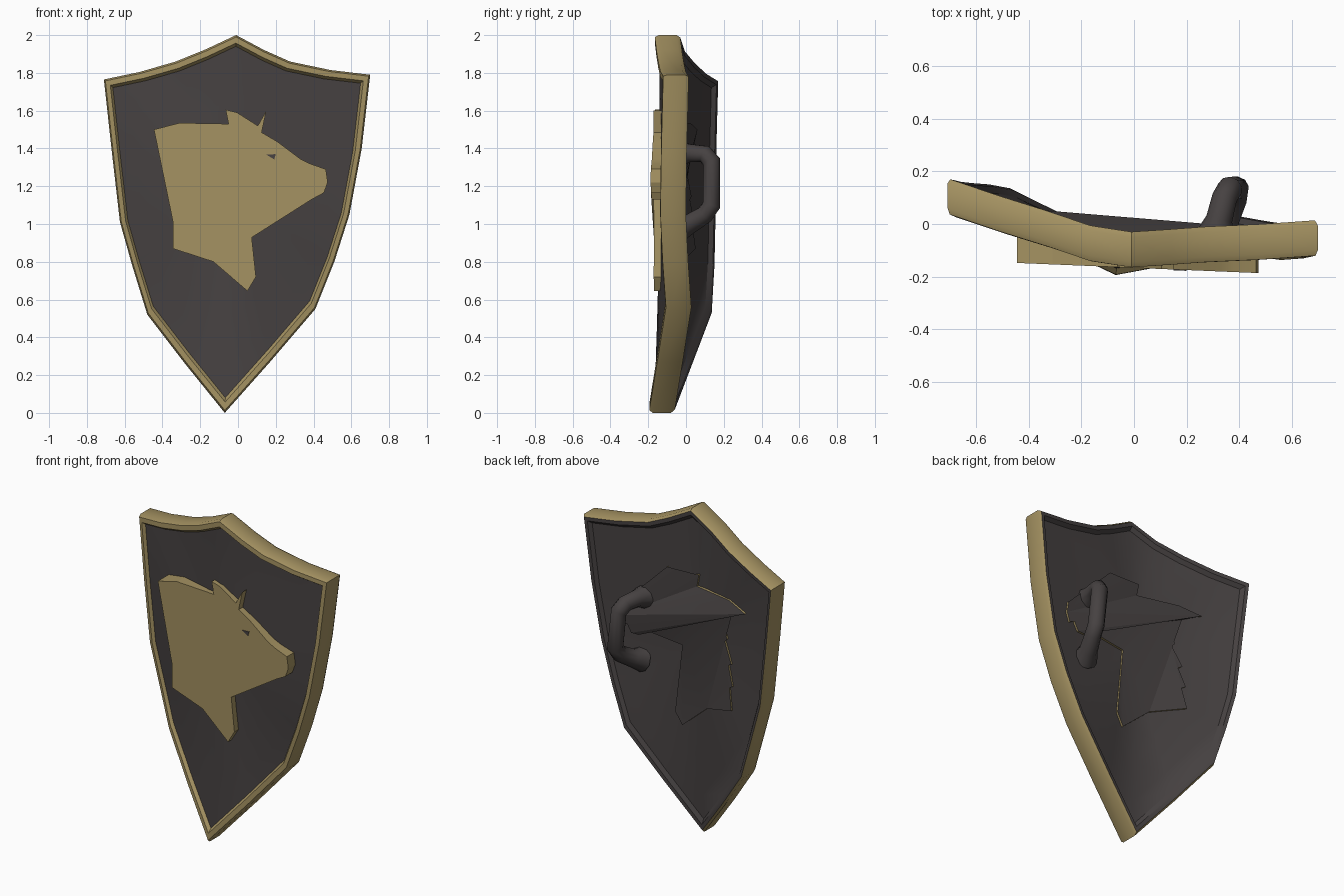
import bpy, bmesh, math
from mathutils import Vector
from mathutils.bvhtree import BVHTree

if "Cube" in bpy.data.objects:
    bpy.data.objects.remove(bpy.data.objects["Cube"])


def material(name, rgb):
    m = bpy.data.materials.new(name)
    m.diffuse_color = (*rgb, 1)
    m.use_nodes = True
    m.node_tree.nodes["Principled BSDF"].inputs["Base Color"].default_value = m.diffuse_color
    return m


GOLD = material("dull gold", (0.37, 0.285, 0.12))
DARK = material("dark iron", (0.062, 0.054, 0.054))


def finish(bm, name, angle=35):
    bmesh.ops.recalc_face_normals(bm, faces=bm.faces[:])
    me = bpy.data.meshes.new(name)
    bm.to_mesh(me)
    bm.free()
    ob = bpy.data.objects.new(name, me)
    bpy.context.collection.objects.link(ob)
    me.materials.append(DARK)
    me.materials.append(GOLD)
    select(ob)
    bpy.ops.object.shade_smooth_by_angle(angle=math.radians(angle))
    return ob


def select(ob):
    bpy.ops.object.select_all(action='DESELECT')
    ob.select_set(True)
    bpy.context.view_layer.objects.active = ob


# shield outline: x, z, y of the back edge
OUTLINE = [(-.01, 2, -.03), (.14, 1.92, -.02), (.275, 1.86, -.01), (.49, 1.815, 0),
           (.70, 1.79, .015), (.655, 1.4, .005), (.59, 1.05, 0), (.51, .8, .012),
           (.41, .55, .03), (.17, .27, -.015), (-.07, 0, -.06), (-.28, .26, .04),
           (-.48, .52, .14), (-.56, .78, .155), (-.625, 1.01, .16), (-.67, 1.4, .165),
           (-.71, 1.765, .175), (-.52, 1.805, .11), (-.33, 1.86, .05), (-.17, 1.925, -.005)]
CX, CZ, CY = -.03, 1.15, -.03

# shield section from back centre to front centre: ring scale, y offset
SECTION = [(.2, -.02), (.4, -.02), (.6, -.02), (.8, -.02), (.93, -.02), (.955, 0),
           (.985, 0), (1, -.02), (1, -.115), (.988, -.135), (.95, -.135), (.93, -.112),
           (.8, -.11), (.6, -.11), (.4, -.11), (.2, -.11)]

# shield body with gold rim
bm = bmesh.new()
rings = []
for s, off in SECTION:
    rings.append([bm.verts.new((CX + (x - CX) * s, CY + (y - CY) * s ** 1.5 + off,
                                CZ + (z - CZ) * s)) for x, z, y in OUTLINE])
n = len(OUTLINE)
for r in range(len(rings) - 1):
    for i in range(n):
        j = (i + 1) % n
        f = bm.faces.new((rings[r][i], rings[r][j], rings[r + 1][j], rings[r + 1][i]))
        f.material_index = 1 if 6 <= r <= 10 else 0
for ring, off in ((rings[0], -.02), (rings[-1], -.11)):
    c = bm.verts.new((CX, CY + off, CZ))
    for i in range(n):
        bm.faces.new((ring[i], ring[(i + 1) % n], c))
tree = BVHTree.FromBMesh(bm)
finish(bm, "shield_body")

# horse-like dragon head emblem outline: x, z
HEAD = [(-.445, 1.50), (-.31, 1.535), (-.05, 1.53), (-.065, 1.605), (-.005, 1.59),
        (.105, 1.52), (.15, 1.60), (.125, 1.485), (.21, 1.435), (.33, 1.345), (.38, 1.32),
        (.465, 1.29), (.475, 1.22), (.455, 1.165), (.42, 1.185), (.39, 1.13), (.34, 1.13),
        (.30, 1.17), (.05, 1.14), (.095, .72), (.05, .645), (-.13, .80), (-.345, .87),
        (-.32, 1.0), (-.345, 1.015), (-.305, 1.13), (-.33, 1.145), (-.27, 1.265),
        (-.29, 1.285), (-.24, 1.385), (-.33, 1.45), (-.245, 1.44), (-.19, 1.395),
        (-.155, 1.465), (-.255, 1.485)]


def front_y(x):
    return -.167 - .042 * x


def back_y(x, z):
    hit = tree.ray_cast(Vector((x, 1, z)), Vector((0, -1, 0)))[0]
    return hit.y + .012


bm = bmesh.new()
front = [bm.verts.new((x, front_y(x), z)) for x, z in HEAD]
back = [bm.verts.new((x, back_y(x, z), z)) for x, z in HEAD]
caps = [bm.faces.new(front), bm.faces.new(back[::-1])]
caps[0].material_index = 1
for i in range(len(HEAD)):
    j = (i + 1) % len(HEAD)
    bm.faces.new((front[i], back[i], back[j], front[j])).material_index = 1
bmesh.ops.triangulate(bm, faces=caps)
finish(bm, "emblem", 15)

# emblem eye slit
bm = bmesh.new()
f = bm.faces.new([bm.verts.new((x, front_y(x) - .003, z))
                  for x, z in ((.15, 1.367), (.2, 1.37), (.192, 1.342), (.175, 1.352))])
ext = bmesh.ops.extrude_face_region(bm, geom=[f])
for v in ext["geom"]:
    if isinstance(v, bmesh.types.BMVert):
        v.co.y += .006
finish(bm, "emblem_eye")

# grip on the back: bent round bar with flared feet
PATH = [(.31, -.04, 1.37, 1.5), (.325, .02, 1.375, 1.05), (.345, .10, 1.37, 1),
        (.365, .135, 1.33, 1), (.39, .135, 1.10, 1), (.385, .10, 1.05, 1),
        (.35, .02, 1.0, 1.1), (.33, -.04, .98, 1.6)]
cu = bpy.data.curves.new("grip", 'CURVE')
cu.dimensions = '3D'
cu.bevel_depth = .048
cu.bevel_resolution = 3
cu.use_fill_caps = True
sp = cu.splines.new('POLY')
sp.points.add(len(PATH) - 1)
for p, (x, y, z, r) in zip(sp.points, PATH):
    p.co = (x, y, z, 1)
    p.radius = r
cu.materials.append(DARK)
grip = bpy.data.objects.new("grip", cu)
bpy.context.collection.objects.link(grip)
select(grip)
bpy.ops.object.convert(target='MESH')
bpy.ops.object.shade_smooth_by_angle(angle=math.radians(50))
